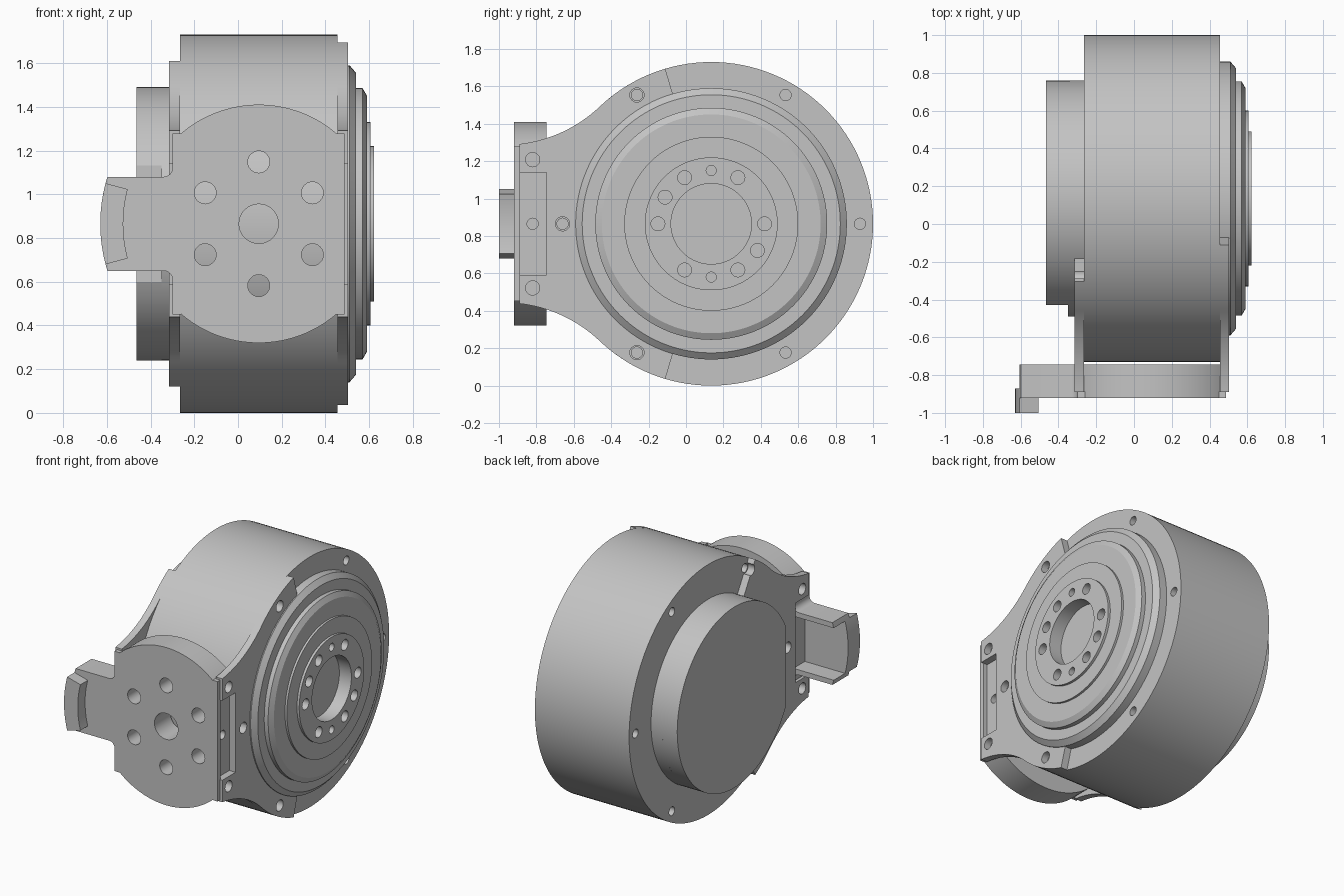
import bpy, bmesh
from math import sin, cos, asin, acos, radians, pi, tau

if "Cube" in bpy.data.objects:
    bpy.data.objects.remove(bpy.data.objects["Cube"], do_unlink=True)

CY, CZ, CX = 0.135, 0.865, 0.095      # drum axis (y, z) and mounting flange centre x
R = 0.865                             # drum radius
DRUM_L, DRUM_R = -0.265, 0.455        # drum end faces

grey = bpy.data.materials.new("light grey metal")
grey.use_nodes = True
grey.diffuse_color = (0.55, 0.55, 0.55, 1)
grey.node_tree.nodes["Principled BSDF"].inputs["Base Color"].default_value = (0.55, 0.55, 0.55, 1)
parts = []


def add_prism(bm, pts, axis, a, b):
    """Extrude a 2D outline along x (outline is y, z) or y (outline is x, z)."""
    place = (lambda p, h: (h, p[0], p[1])) if axis == "x" else (lambda p, h: (p[0], h, p[1]))
    low = [bm.verts.new(place(p, a)) for p in pts]
    high = [bm.verts.new(place(p, b)) for p in pts]
    bm.faces.new(low)
    bm.faces.new(high)
    for i in range(len(pts)):
        j = (i + 1) % len(pts)
        bm.faces.new((low[i], low[j], high[j], high[i]))


def finish(bm, name):
    bmesh.ops.recalc_face_normals(bm, faces=bm.faces)
    mesh = bpy.data.meshes.new(name)
    bm.to_mesh(mesh)
    bm.free()
    mesh.materials.append(grey)
    obj = bpy.data.objects.new(name, mesh)
    bpy.context.collection.objects.link(obj)
    parts.append(obj)
    return obj


def prisms(name, *items):
    bm = bmesh.new()
    for item in items:
        add_prism(bm, *item)
    return finish(bm, name)


def lathe(name, profile, n=128):
    """Revolve (x, radius) points around the drum axis and cap both ends."""
    bm = bmesh.new()
    rings = [[bm.verts.new((x, *polar(r, tau * i / n))) for i in range(n)] for x, r in profile]
    for p, q in zip(rings, rings[1:]):
        for i in range(n):
            j = (i + 1) % n
            bm.faces.new((p[i], p[j], q[j], q[i]))
    bm.faces.new(rings[0])
    bm.faces.new(rings[-1])
    return finish(bm, name)


def polar(r, t):
    """Point at angle t from the front, around the drum axis."""
    return (CY - r * cos(t), CZ + r * sin(t))


def arc(fn, t0, t1, n):
    return [fn(t0 + (t1 - t0) * i / n) for i in range(n + 1)]


def circle(u, v, r, n=24):
    return [(u + r * cos(tau * i / n), v + r * sin(tau * i / n)) for i in range(n)]


def rect(u0, u1, v0, v1):
    return [(u0, v0), (u1, v0), (u1, v1), (u0, v1)]


def cut(obj, *items):
    """Subtract prisms from an object and keep the evaluated result."""
    tool = prisms("cutter", *items)
    tool.hide_render = True
    parts.remove(tool)
    mod = obj.modifiers.new("holes", "BOOLEAN")
    mod.operation, mod.solver, mod.object = "DIFFERENCE", "EXACT", tool
    graph = bpy.context.evaluated_depsgraph_get()
    mesh = bpy.data.meshes.new_from_object(obj.evaluated_get(graph))
    obj.modifiers.clear()
    obj.data = mesh
    bpy.data.objects.remove(tool, do_unlink=True)


# Drum with six screw holes in each end face
drum = lathe("drum_housing", [(DRUM_L, R), (DRUM_R, R)])
rim = [polar(0.795, k * pi / 3) for k in range(6)]
cut(drum, *[(circle(y, z, 0.03), "x", a, b) for y, z in rim
            for a, b in ((DRUM_L - 0.1, DRUM_L + 0.07), (DRUM_R - 0.07, DRUM_R + 0.1))])

# Stepped output hub with a round recess
hub = lathe("output_hub", [
    (0.44, 0.725), (0.51, 0.725), (0.54, 0.69), (0.54, 0.62), (0.57, 0.62),
    (0.59, 0.585), (0.59, 0.465), (0.605, 0.465), (0.605, 0.355),
    (0.622, 0.355), (0.622, 0.215), (0.53, 0.215)])
bolts = [(k * pi / 3, 0.037) for k in range(6)]
bolts += [(pi / 2, 0.027), (-pi / 2, 0.027), (radians(30), 0.037), (radians(210), 0.037)]
cut(hub, *[(circle(*polar(0.285, t), r), "x", 0.555, 0.7) for t, r in bolts])

# Rear cap: round base and a raised part cut flat towards the front
lathe("rear_cap_base", [(-0.35, 0.625), (-0.25, 0.625)])
flat = acos(0.565 / 0.625)
prisms("rear_cap", (arc(lambda t: polar(0.625, t), flat, tau - flat, 100), "x", -0.465, -0.34))


# Side plates: ring sector flowing through concave fillets into a square tip
def plate_outline(reach, inner):
    blend, fillet = radians(46.5), 0.75
    fy, fz = polar(R + fillet, blend)
    half = arc(lambda t: polar(R, t), reach, blend, 16)
    half += arc(lambda s: (fy + fillet * sin(s), fz - fillet * cos(s)),
                pi / 2 - blend, asin((-0.89 - fy) / fillet), 16)[1:]
    lower = [(y, 2 * CZ - z) for y, z in reversed(half)]
    return half + lower + arc(lambda t: polar(inner, t), -reach, reach, 64)


tip_holes = [(-0.82, CZ + 0.343), (-0.82, CZ - 0.343)]
for name, reach, inner, x0, x1 in (("right_side_plate", radians(73.5), 0.715, DRUM_R, 0.503),
                                   ("left_side_plate", radians(59.4), 0.62, -0.315, DRUM_L)):
    plate = prisms(name, (plate_outline(reach, inner), "x", x0, x1))
    screws = [rim[0], rim[1], rim[5]] + tip_holes
    cut(plate, (rect(-0.95, -0.745, CZ - 0.275, CZ + 0.275), "x", x0 - 0.1, x1 + 0.1),
        *[(circle(y, z, 0.038), "x", x0 - 0.1, x1 + 0.1) for y, z in screws])

# Front mounting flange: disc with clipped sides and bolt holes
F0, F1, FR = -0.92, -0.745, 0.545
side = asin(0.36 / FR)
top = arc(lambda t: (CX + FR * sin(t), CZ + FR * cos(t)), -side, side, 32)
flange = prisms("front_flange", (top + [(x, 2 * CZ - z) for x, z in reversed(top)], "y", F0, F1))
cut(flange, (circle(CX, CZ, 0.09, 40), "y", -1.1, -0.6),
    *[(circle(CX + 0.283 * sin(k * pi / 3), CZ + 0.283 * cos(k * pi / 3), 0.05), "y", -1.1, -0.6)
      for k in range(6)],
    (circle(-0.82, CZ, 0.03), "x", 0.39, 0.6))
for name, x0, x1 in (("right_flange_lip", 0.45, 0.487), ("left_flange_lip", -0.3, -0.26)):
    prisms(name, (rect(x0, x1, CZ - 0.414, CZ + 0.414), "y", F0, -0.888))
prisms("tab_root", (rect(-0.3, -0.26, CZ - 0.27, CZ + 0.27), "y", -0.89, F1))


# Side tab: channel with curved end and a raised curved lip
def end_arc(r):
    return lambda t: (CX - r * cos(t), CZ + r * sin(t))


H, TAB_R, FIL = 0.215, 0.725, 0.04
spread = asin(H / TAB_R)
root = arc(lambda s: (-0.3 - FIL + FIL * sin(s), CZ + H + FIL - FIL * cos(s)), 0, pi / 2, 8)
web = arc(end_arc(TAB_R), -spread, spread, 24) + root
web += [(x, 2 * CZ - z) for x, z in reversed(root)]
prisms("tab_web", (web, "y", F0, -0.87))
wall = arc(end_arc(TAB_R), asin((H - 0.035) / TAB_R), spread, 6) + root + [(-0.3, CZ + H - 0.035)]
prisms("tab_walls", (wall, "y", -0.875, F1),
       ([(x, 2 * CZ - z) for x, z in wall], "y", -0.875, F1))
grip = radians(14.8)
prisms("tab_lip", (arc(end_arc(TAB_R), -grip, grip, 20) + arc(end_arc(0.62), grip, -grip, 20),
                   "y", -1.0, -0.87))

# Smooth round surfaces, crisp edges
bpy.ops.object.select_all(action="DESELECT")
for obj in parts:
    obj.select_set(True)
bpy.context.view_layer.objects.active = parts[0]
bpy.ops.object.shade_smooth_by_angle(angle=radians(25))
